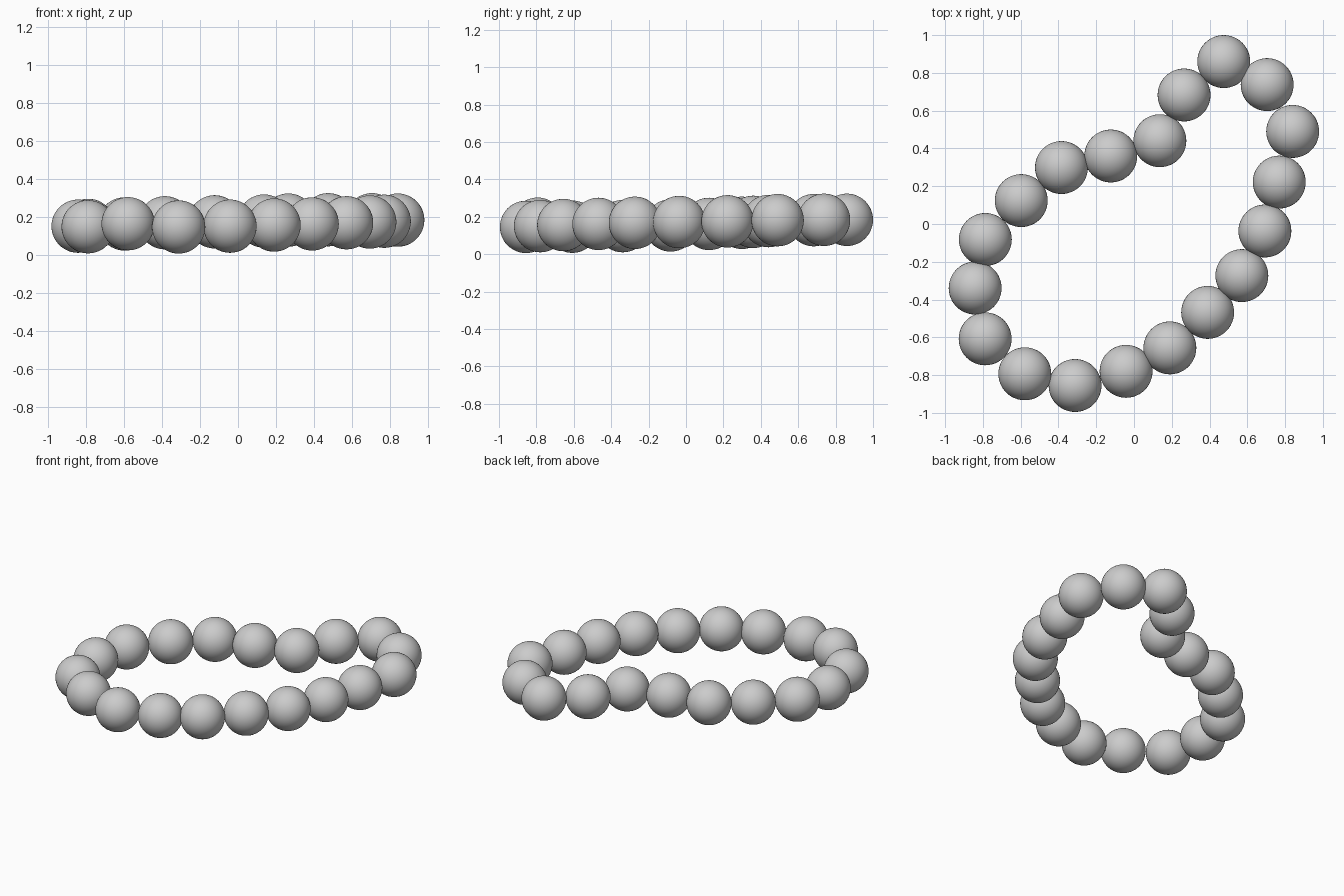
import bpy

R = 0.14  # bead radius

# Bead centres around the loop
centres = [
    (0.475, 0.860, 0.184), (0.705, 0.738, 0.184), (0.840, 0.490, 0.182),
    (0.769, 0.222, 0.176), (0.693, -0.037, 0.172), (0.571, -0.273, 0.168),
    (0.390, -0.468, 0.162), (0.190, -0.656, 0.156), (-0.042, -0.780, 0.150),
    (-0.312, -0.855, 0.146), (-0.578, -0.793, 0.163), (-0.788, -0.608, 0.147),
    (-0.841, -0.339, 0.150), (-0.787, -0.082, 0.154), (-0.597, 0.124, 0.162),
    (-0.384, 0.299, 0.168), (-0.123, 0.360, 0.173), (0.137, 0.441, 0.177),
    (0.265, 0.683, 0.182),
]

# One smooth bead, shared by the whole bracelet
bpy.ops.mesh.primitive_uv_sphere_add(segments=48, ring_count=24, radius=R, location=centres[0])
first = bpy.context.object
first.name = "bead_01"
bpy.ops.object.shade_smooth()

for i, c in enumerate(centres[1:], 2):
    bead = first.copy()
    bead.name = f"bead_{i:02d}"
    bead.location = c
    bpy.context.collection.objects.link(bead)
